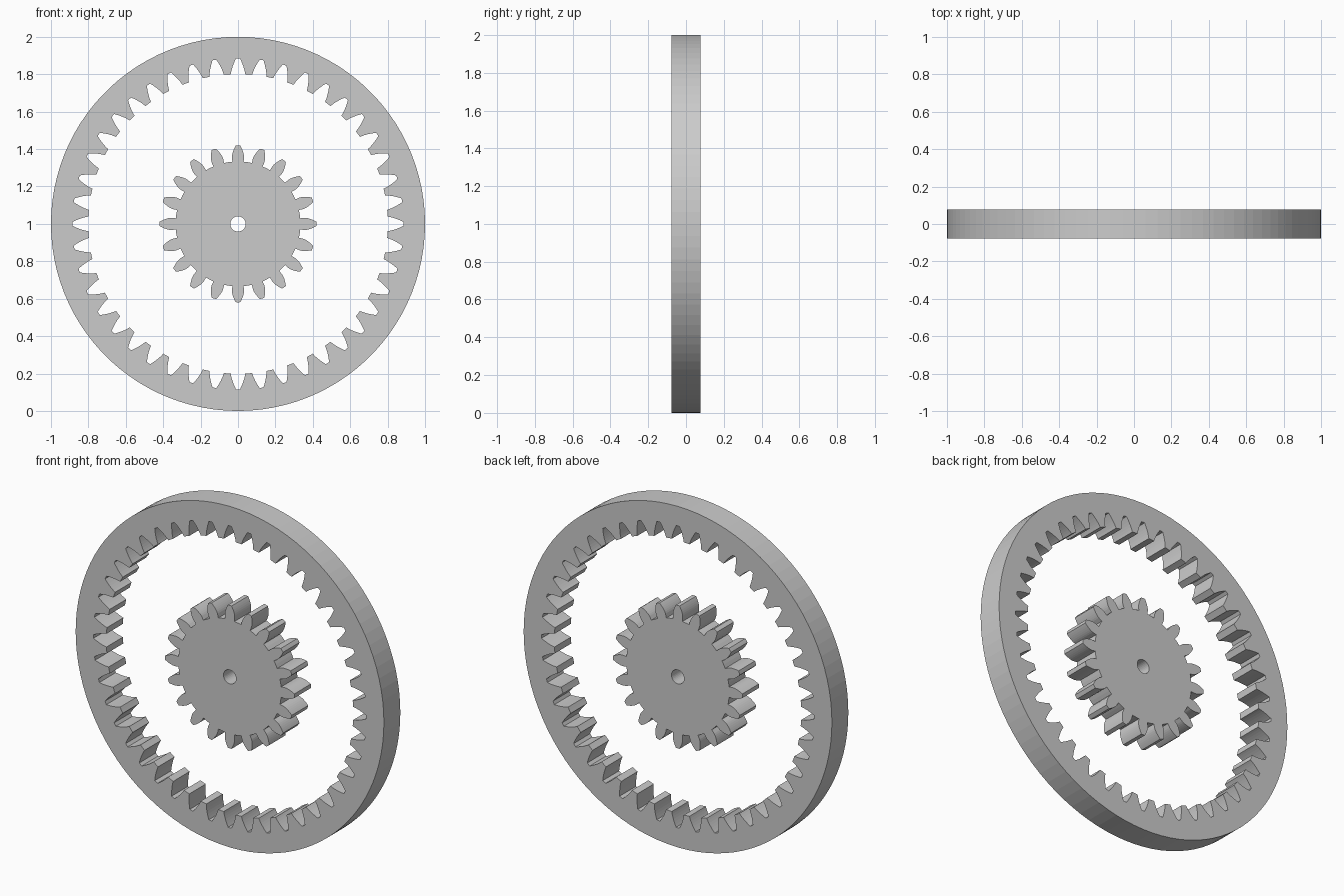
import bpy, bmesh
from math import pi, cos, sin, tan, acos, radians

if "Cube" in bpy.data.objects:
    bpy.data.objects.remove(bpy.data.objects["Cube"])

MODULE = 0.0381
HALF_DEPTH = 0.0762
PRESSURE = radians(20)


def inv(a):
    return tan(a) - a


def circle(r, n):
    return [(r * sin(2 * pi * i / n), r * cos(2 * pi * i / n)) for i in range(n)]


def gear_outline(teeth, r_root, r_tip, play, steps=7):
    """Involute outline with a tooth centred on the top; flanks run radially below the base circle."""
    pitch = MODULE * teeth / 2
    base = pitch * cos(PRESSURE)
    start = max(base, r_root)
    flank = []
    if r_root < base:
        flank.append((r_root, pi / (2 * teeth) * play + inv(PRESSURE)))
    for i in range(steps):
        r = start + (r_tip - start) * i / (steps - 1)
        flank.append((r, pi / (2 * teeth) * play + inv(PRESSURE) - inv(acos(min(1, base / r)))))
    tooth = [(r, -a) for r, a in flank] + [(r_tip, 0)] + [(r, a) for r, a in reversed(flank)]
    tooth.append((r_root, pi / teeth))
    return [(r * sin(a + 2 * pi * k / teeth), r * cos(a + 2 * pi * k / teeth))
            for k in range(teeth) for r, a in tooth]


def plate(name, outlines):
    """Filled, extruded plate; the second outline becomes a hole."""
    cu = bpy.data.curves.new(name, 'CURVE')
    cu.dimensions = '2D'
    cu.fill_mode = 'BOTH'
    cu.extrude = HALF_DEPTH
    for pts in outlines:
        s = cu.splines.new('POLY')
        s.points.add(len(pts) - 1)
        for p, (x, y) in zip(s.points, pts):
            p.co = (x, y, 0, 1)
        s.use_cyclic_u = True
        s.use_smooth = False
    ob = bpy.data.objects.new(name, cu)
    bpy.context.collection.objects.link(ob)
    ob.rotation_euler = (pi / 2, 0, 0)
    ob.location = (0, 0, 1)
    bpy.ops.object.select_all(action='DESELECT')
    ob.select_set(True)
    bpy.context.view_layer.objects.active = ob
    bpy.ops.object.convert(target='MESH')
    ob = bpy.context.view_layer.objects.active
    # weld the caps to the walls
    bm = bmesh.new()
    bm.from_mesh(ob.data)
    bmesh.ops.remove_doubles(bm, verts=bm.verts, dist=1e-5)
    bmesh.ops.recalc_face_normals(bm, faces=bm.faces)
    for f in bm.faces:
        f.smooth = False
    bm.to_mesh(ob.data)
    bm.free()
    return ob


# outer ring with 44 inward teeth
plate("ring_gear", [circle(1.0, 100), gear_outline(44, 0.801, 0.885, 1.0)])

# central 20-tooth gear with axle hole
plate("sun_gear", [gear_outline(20, 0.334, 0.419, 0.96), circle(0.041, 32)])
